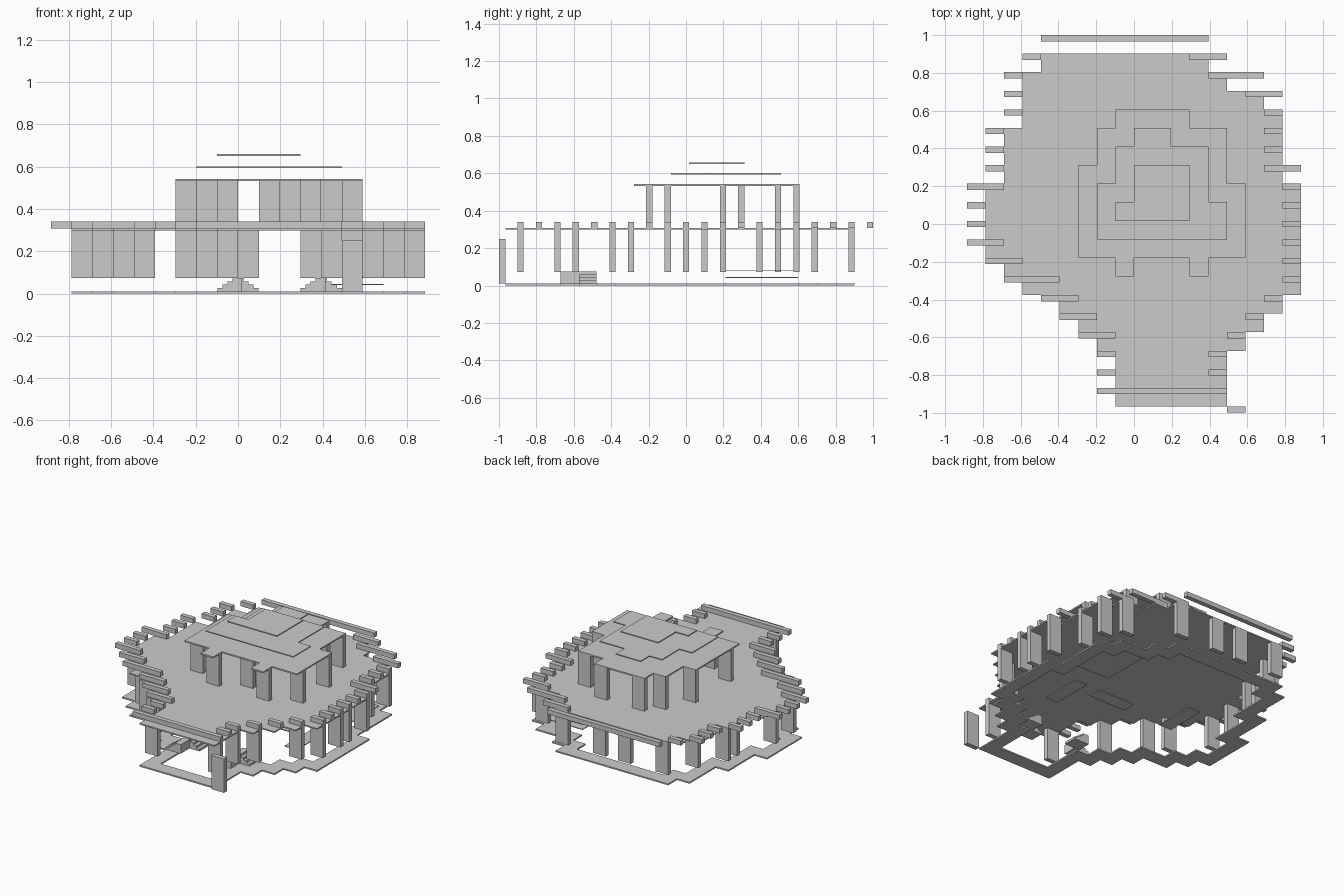
import bpy, bmesh

if "Cube" in bpy.data.objects:
    bpy.data.objects.remove(bpy.data.objects["Cube"])

U = 0.0983          # grid pitch
D = 0.033           # thickness of pillars and blocks


def row_y(k):
    return 1 - U * (k + 1)


def finish(name, bm):
    bmesh.ops.remove_doubles(bm, verts=bm.verts, dist=1e-5)
    bmesh.ops.recalc_face_normals(bm, faces=bm.faces)
    me = bpy.data.meshes.new(name)
    bm.to_mesh(me)
    bm.free()
    ob = bpy.data.objects.new(name, me)
    bpy.context.collection.objects.link(ob)
    return ob


def box(name, x0, x1, y0, y1, z0, z1):
    bm = bmesh.new()
    bmesh.ops.create_cube(bm, size=1)
    for v in bm.verts:
        v.co = ((x0 + x1) / 2 + v.co.x * (x1 - x0),
                (y0 + y1) / 2 + v.co.y * (y1 - y0),
                (z0 + z1) / 2 + v.co.z * (z1 - z0))
    return finish(name, bm)


def grid_box(name, a, b, k, z0, z1):
    return box(name, a * U, b * U, row_y(k) - D, row_y(k), z0, z1)


def cells(first, spans):
    return {(i, first + n) for n, (a, b) in enumerate(spans) for i in range(a, b)}


def slab(name, cs, z0, z1):
    # closed plate made of grid cells, walls only on the outline
    bm = bmesh.new()

    def quad(pts):
        bm.faces.new([bm.verts.new(p) for p in pts])
    for i, k in cs:
        x0, x1, y1, y0 = i * U, (i + 1) * U, row_y(k), row_y(k + 1)
        c = [(x0, y0), (x1, y0), (x1, y1), (x0, y1)]
        quad([(*p, z1) for p in c])
        quad([(*p, z0) for p in reversed(c)])
        for n, (di, dk) in enumerate([(0, 1), (1, 0), (0, -1), (-1, 0)]):
            if (i + di, k + dk) not in cs:
                p, q = c[n], c[(n + 1) % 4]
                quad([(*p, z0), (*q, z0), (*q, z1), (*p, z1)])
    return finish(name, bm)


# Main deck and the one-cell-wide ground ring with the same outline
deck = cells(0, [(-5, 4), (-6, 5), (-6, 7), (-6, 8), (-7, 8), (-7, 8), (-7, 8),
                 (-8, 9), (-8, 9), (-8, 9), (-8, 9), (-7, 9), (-6, 9), (-4, 8),
                 (-3, 7), (-2, 6), (-1, 5), (-1, 5), (-1, 5)])
slab("main_deck", deck, 0.299, 0.308)
ring = {(i, k) for i, k in deck
        if any((i + a, k + b) not in deck for a in (-1, 0, 1) for b in (-1, 0, 1))}
slab("ground_ring", ring, 0.0, 0.01)

# Stepped roof plates
slab("upper_deck", cells(3, [(-1, 3), (-2, 5), (-2, 5), (-3, 5)] + [(-3, 6)] * 4)
     | {(-1, 11), (3, 11)}, 0.532, 0.542)
slab("middle_roof", cells(4, [(0, 2), (-1, 4), (-1, 4), (-2, 4), (-2, 5), (-2, 5)]),
     0.594, 0.601)
slab("top_roof", cells(6, [(0, 3), (0, 3), (-1, 3)]), 0.651, 0.659)

# Edge blocks: left and right block of each row
left = [(-6, -5), (-7, -6), (-7, -6), (-7, -6), (-8, -7), (-8, -7), (-8, -7),
        (-9, -7), (-9, -8), (-9, -8), (-9, -7), (-8, -6), (-7, -4), (-5, -3),
        (-4, -2), (-3, -1), (-2, -1), (-2, -1)]
right = [(3, 5), (4, 7), (6, 8), (7, 8), (7, 8), (7, 8), (7, 9), (8, 9), (8, 9),
         (8, 9), (8, 9), (8, 9), (8, 9), (7, 8), (6, 7), (5, 6), (4, 5), (4, 5)]
for side, spans in (("left", left), ("right", right)):
    for k, (a, b) in enumerate(spans):
        grid_box(f"edge_block_{side}", a, b, k, 0.308, 0.341)
grid_box("edge_block_back", -5, 4, -1, 0.308, 0.341)
grid_box("edge_block_front", -2, 5, 18, 0.308, 0.341)

# Lower pillars (column, row)
for i, k in [(3, 0), (0, 0), (-2, 0), (-5, 0), (-6, 2), (-7, 4), (-7, 5), (-8, 8),
             (-8, 10), (-6, 12), (-5, 13), (-3, 15), (-1, 18), (4, 18), (4, 16),
             (5, 15), (7, 13), (8, 12), (8, 10), (8, 9), (8, 7), (7, 5), (7, 3),
             (6, 2)]:
    grid_box("lower_pillar", i, i + 1, k, 0.073, 0.3)
grid_box("lone_pillar", 5, 6, 19, 0.01, 0.25)

# Upper pillars
for i, k in [(-1, 3), (2, 3), (-2, 4), (4, 4), (-3, 6), (5, 7), (-3, 10), (5, 10),
             (1, 10), (-1, 11), (3, 11)]:
    grid_box("upper_pillar", i, i + 1, k, 0.308, 0.533)

# Two double stairs: front flight climbs to the right, back flight goes down again
for cx in (0.0, 0.393):
    for n in range(4):
        h0, h1 = 0.01 + n * 0.016, 0.026 + n * 0.016
        w = 0.098 - n * 0.024
        box("stair_front_step", cx - w, cx + 0.02, -0.67, -0.573, h0, h1)
        box("stair_back_step", cx - 0.02, cx + w, -0.573, -0.478, h0, h1)

# Thin low plates and floor patches inside the hall
box("low_plate", 0.393, 0.688, 0.21, 0.60, 0.041, 0.046)
box("raised_plate", 0.393, 0.59, 0.21, 0.60, 0.077, 0.081)
slab("floor_patch_right", {(5, 9), (5, 10), (5, 8)}, 0.0, 0.006)
slab("floor_patch_middle", {(1, 8), (2, 8), (3, 8)}, 0.0, 0.006)
slab("floor_patch_left", {(-3, 6), (-3, 7), (-3, 8)}, 0.0, 0.006)
